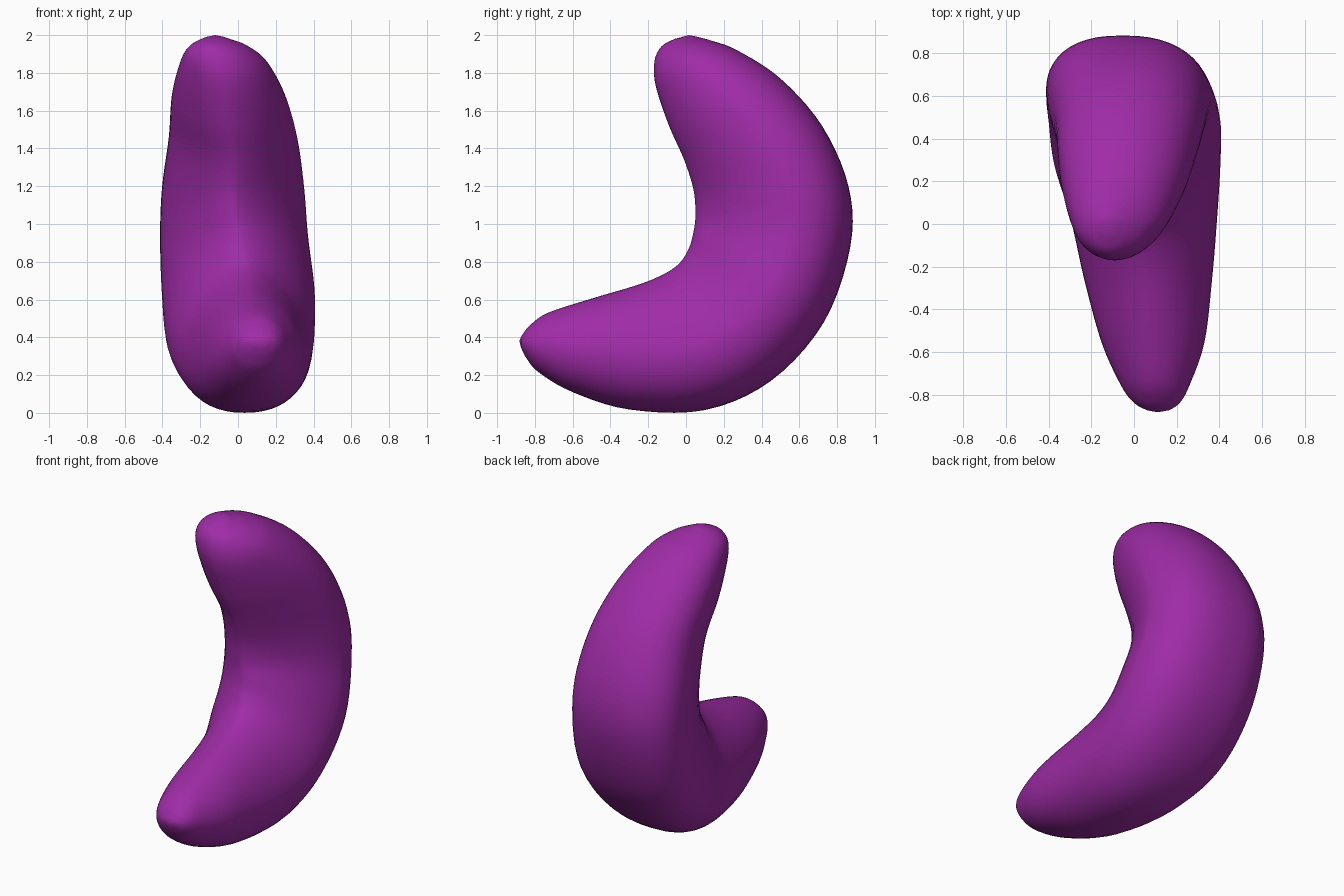
import bpy, bmesh, math
from mathutils import Vector

if "Cube" in bpy.data.objects:
    bpy.data.objects.remove(bpy.data.objects["Cube"])

SEGMENTS = 48   # points around each ring
STEPS = 5       # rings between two stations

# Stations along the bend: outer y, z, inner y, z, left x, right x
STATIONS = [
    (-0.873, 0.345, -0.872, 0.405, 0.06, 0.165),
    (-0.845, 0.29, -0.83, 0.46, 0.00, 0.215),
    (-0.78, 0.215, -0.73, 0.53, -0.06, 0.26),
    (-0.60, 0.11, -0.50, 0.605, -0.15, 0.33),
    (-0.30, 0.018, -0.22, 0.69, -0.23, 0.365),
    (0.10, 0.015, -0.06, 0.77, -0.30, 0.39),
    (0.45, 0.17, 0.01, 0.86, -0.375, 0.405),
    (0.73, 0.48, 0.04, 0.96, -0.40, 0.405),
    (0.87, 0.88, 0.05, 1.05, -0.41, 0.37),
    (0.86, 1.20, 0.04, 1.18, -0.40, 0.35),
    (0.72, 1.52, -0.01, 1.34, -0.365, 0.315),
    (0.50, 1.77, -0.09, 1.52, -0.35, 0.255),
    (0.27, 1.92, -0.16, 1.73, -0.31, 0.165),
    (0.13, 1.972, -0.167, 1.86, -0.27, 0.07),
    (0.07, 1.988, -0.13, 1.94, -0.215, -0.02),
    (0.045, 1.995, -0.06, 1.98, -0.17, -0.07),
]
LOW_TIP = (0.11, -0.882, 0.38)
TOP_TIP = (-0.12, 0.015, 2.0)


def smooth_station(i, t):
    """Catmull-Rom blend between station i and i + 1."""
    last = len(STATIONS) - 1
    p = [STATIONS[min(max(i + k, 0), last)] for k in (-1, 0, 1, 2)]
    return [0.5 * (2 * b + (c - a) * t + (2 * a - 5 * b + 4 * c - d) * t * t
                   + (3 * b - a - 3 * c + d) * t ** 3) for a, b, c, d in zip(*p)]


def ring_points(station, along):
    """Egg-shaped ring: full on the outer side, narrowing to the inner bend."""
    oy, oz, iy, iz, xl, xr = station
    bulge = math.sin(math.pi * along) ** 2
    outer, inner = Vector((0, oy, oz)), Vector((0, iy, iz))
    wide = inner.lerp(outer, 0.5 + 0.14 * bulge)
    mid, half = (xl + xr) / 2, (xr - xl) / 2
    points = []
    for k in range(SEGMENTS):
        a = 2 * math.pi * k / SEGMENTS
        c, s = math.cos(a), math.sin(a)
        n = 2 + (0.4 * bulge if s > 0 else -0.5 * bulge)
        u = math.copysign(abs(c) ** (2 / n), c)
        v = abs(s) ** (2 / n)
        p = wide.lerp(outer if s > 0 else inner, v)
        p.x = mid + half * u - (0.03 * bulge * v if s > 0 else 0)
        points.append(p)
    return points


# Curved body: rings joined by quads and closed at both tips
bm = bmesh.new()
count = (len(STATIONS) - 1) * STEPS
rings = []
for j in range(count + 1):
    i = min(j // STEPS, len(STATIONS) - 2)
    station = smooth_station(i, j / STEPS - i)
    rings.append([bm.verts.new(p) for p in ring_points(station, j / count)])
for a, b in zip(rings, rings[1:]):
    for k in range(SEGMENTS):
        m = (k + 1) % SEGMENTS
        bm.faces.new((a[k], a[m], b[m], b[k]))
for ring, tip in ((rings[0], LOW_TIP), (rings[-1], TOP_TIP)):
    t = bm.verts.new(tip)
    for k in range(SEGMENTS):
        bm.faces.new((ring[k], ring[(k + 1) % SEGMENTS], t))
bmesh.ops.recalc_face_normals(bm, faces=bm.faces)

mesh = bpy.data.meshes.new("curved_body")
bm.to_mesh(mesh)
bm.free()
body = bpy.data.objects.new("curved_body", mesh)
bpy.context.collection.objects.link(body)

purple = bpy.data.materials.new("purple")
purple.diffuse_color = (0.345, 0.025, 0.385, 1)
purple.use_nodes = True
purple.node_tree.nodes["Principled BSDF"].inputs["Base Color"].default_value = purple.diffuse_color
mesh.materials.append(purple)
mesh.shade_smooth()
